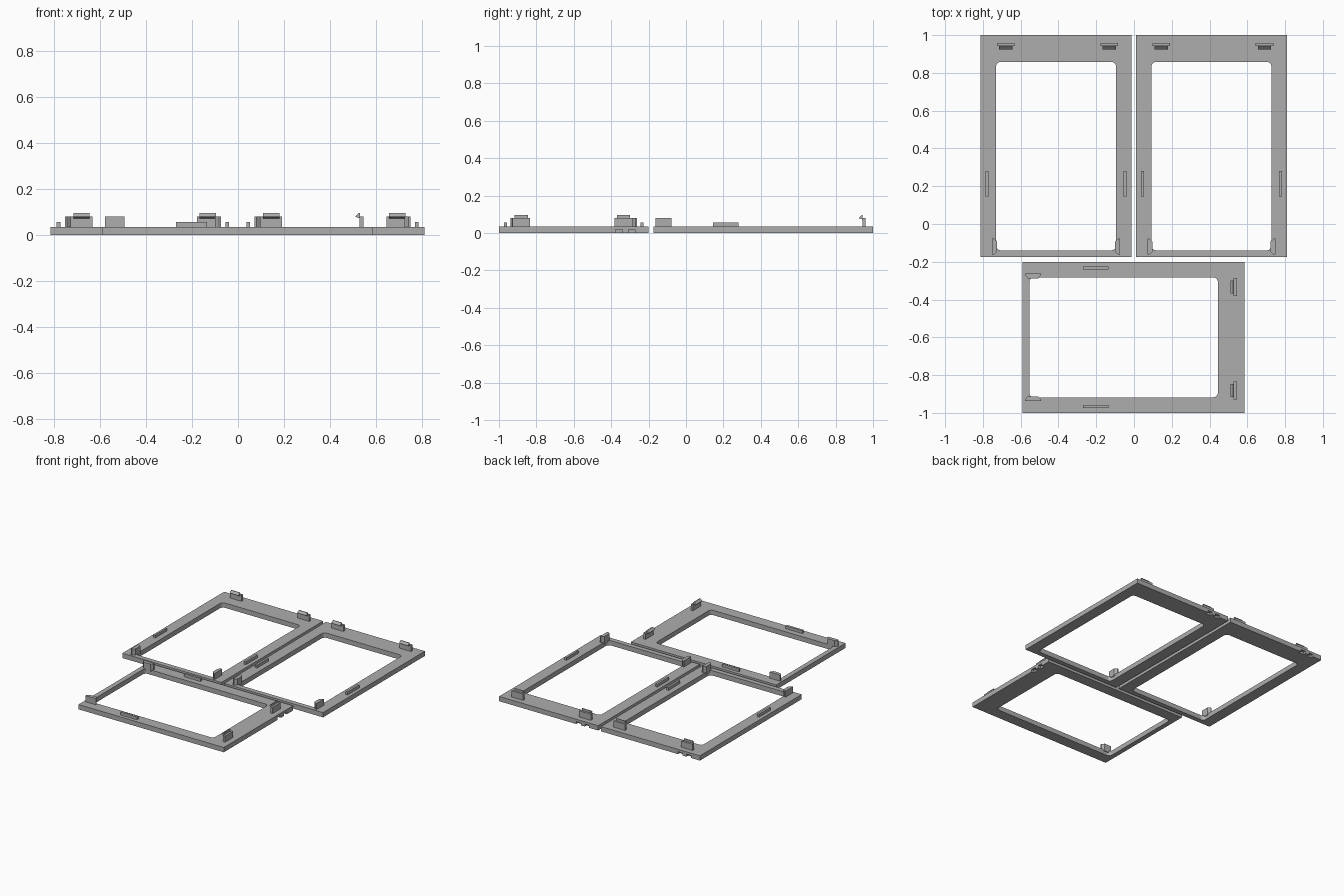
import bpy, bmesh, math
from mathutils import Matrix, Vector

if "Cube" in bpy.data.objects:
    bpy.data.objects.remove(bpy.data.objects["Cube"], do_unlink=True)

grey = bpy.data.materials.new("plain grey")
grey.use_nodes = True
colour = (0.42, 0.42, 0.42, 1)
grey.diffuse_color = colour
grey.node_tree.nodes["Principled BSDF"].inputs["Base Color"].default_value = colour

HALF_W, HALF_L, THICK = 0.40, 0.5875, 0.035


def prism(name, outline, low, high, along="z"):
    """Closed solid: an outline extruded along z (xy points) or x (yz points)."""
    def place(p, t):
        return Vector((p[0], p[1], t)) if along == "z" else Vector((t, p[0], p[1]))
    bm = bmesh.new()
    a = [bm.verts.new(place(p, low)) for p in outline]
    b = [bm.verts.new(place(p, high)) for p in outline]
    bm.faces.new(a)
    bm.faces.new(b)
    n = len(outline)
    for i in range(n):
        j = (i + 1) % n
        bm.faces.new((a[i], a[j], b[j], b[i]))
    bmesh.ops.recalc_face_normals(bm, faces=bm.faces)
    mesh = bpy.data.meshes.new(name)
    bm.to_mesh(mesh)
    bm.free()
    mesh.materials.append(grey)
    return mesh


def rect(x0, x1, y0, y1):
    return [(x0, y0), (x1, y0), (x1, y1), (x0, y1)]


def rounded_rect(x0, x1, y0, y1, r, steps=6):
    points = []
    corners = [(x1 - r, y1 - r), (x0 + r, y1 - r), (x0 + r, y0 + r), (x1 - r, y0 + r)]
    for k, (cx, cy) in enumerate(corners):
        for s in range(steps + 1):
            t = math.pi / 2 * (k + s / steps)
            points.append((cx + r * math.cos(t), cy + r * math.sin(t)))
    return points


def add(name, mesh, matrix=Matrix()):
    obj = bpy.data.objects.new(name, mesh)
    bpy.context.scene.collection.objects.link(obj)
    obj.matrix_world = matrix
    return obj


def cut(target, mesh):
    cutter = add("cutter", mesh)
    cutter.hide_render = True
    mod = target.modifiers.new("cut", "BOOLEAN")
    mod.operation = "DIFFERENCE"
    mod.solver = "EXACT"
    mod.object = cutter
    bpy.context.view_layer.objects.active = target
    bpy.ops.object.modifier_apply(modifier=mod.name)
    bpy.data.objects.remove(cutter, do_unlink=True)


# Frame plate with a rounded opening and two small notches under the top edge
plate = add("plate", prism("frame_plate", rect(-HALF_W, HALF_W, -HALF_L, HALF_L), 0, THICK))
cut(plate, prism("opening", rounded_rect(-0.3175, 0.3175, -0.552, 0.446, 0.025), -0.1, 0.1))
for x0, x1 in ((-0.327, -0.292), (-0.26, -0.222)):
    cut(plate, prism("notch", rect(x0, x1, HALF_L - 0.02, HALF_L + 0.1), -0.1, 0.018))
parts = [("plate", plate.data)]
bpy.data.objects.remove(plate, do_unlink=True)

# Snap clips along the wide edge: upright tab plus a narrower wedge hook
hook = [(0.532, 0.072), (0.532, 0.096), (0.527, 0.096), (0.512, 0.081), (0.512, 0.079)]
for side, cx in (("right", -0.266), ("left", 0.281)):
    parts.append((f"clip_tab_{side}",
                  prism("clip_tab", rect(cx - 0.047, cx + 0.047, 0.53, 0.547), 0.03, 0.08)))
    parts.append((f"clip_hook_{side}",
                  prism("clip_hook", hook, cx - 0.035, cx + 0.035, "x")))

# Guide posts at the narrow end and low ribs on the long sides, mirrored
post = [(0.338, -0.49), (0.338, -0.575), (0.33, -0.575),
        (0.312, -0.56), (0.312, -0.505), (0.33, -0.49)]
for side, s in (("right", -1), ("left", 1)):
    parts.append((f"guide_post_{side}",
                  prism("guide_post", [(s * x, y) for x, y in post], 0.025, 0.08)))
    parts.append((f"side_rib_{side}",
                  prism("side_rib", rect(s * 0.366 - 0.008, s * 0.366 + 0.008, -0.267, -0.132),
                        0.03, 0.056)))

# Two upright frames side by side and one turned frame in front
layout = {
    "right_frame": Matrix.Translation((-0.4125, 0.4125, 0)),
    "left_frame": Matrix.Translation((0.41, 0.4125, 0)),
    "front_frame": Matrix.Translation((-0.002, -0.6, 0)) @ Matrix.Rotation(-math.pi / 2, 4, "Z"),
}
for frame, matrix in layout.items():
    for part, mesh in parts:
        add(f"{frame}_{part}", mesh, matrix)
